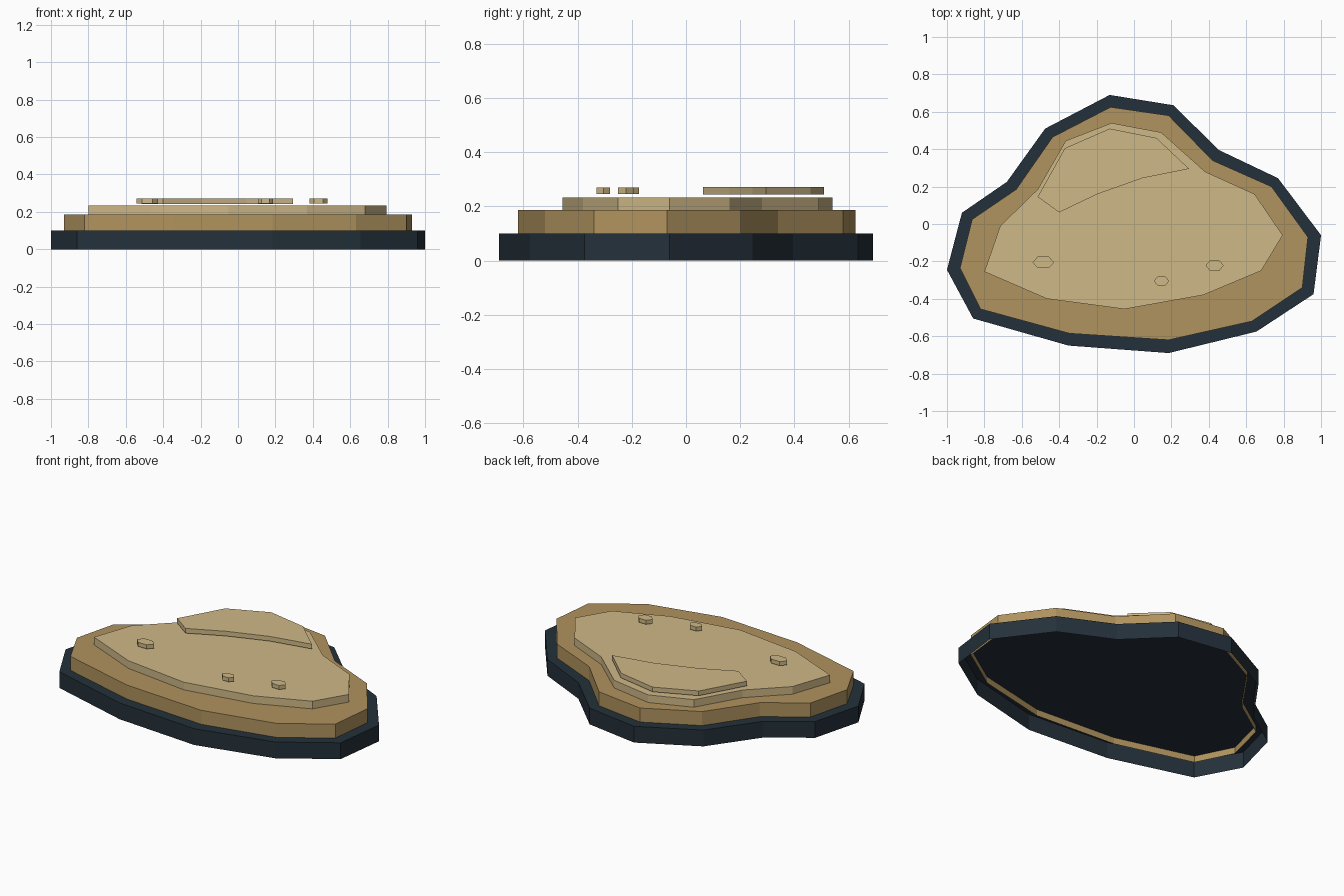
import bpy
import bmesh
import math

if "Cube" in bpy.data.objects:
    bpy.data.objects.remove(bpy.data.objects["Cube"], do_unlink=True)


def make_material(name, srgb):
    """Flat material from 0-255 sRGB values."""
    linear = [((c / 255 + 0.055) / 1.055) ** 2.4 for c in srgb]
    material = bpy.data.materials.new(name)
    material.use_nodes = True
    color = (*linear, 1)
    material.diffuse_color = color
    shader = material.node_tree.nodes["Principled BSDF"]
    shader.inputs["Base Color"].default_value = color
    shader.inputs["Roughness"].default_value = 0.9
    return material


def signed_area(outline):
    following = outline[1:] + outline[:1]
    return sum(a[0] * b[1] - b[0] * a[1] for a, b in zip(outline, following))


def make_slab(name, outline, bottom, top, material):
    """Upright shell with a flat cap and an open underside."""
    if signed_area(outline) < 0:
        outline = outline[::-1]
    bm = bmesh.new()
    lower = [bm.verts.new((x, y, bottom)) for x, y in outline]
    upper = [bm.verts.new((x, y, top)) for x, y in outline]
    bm.faces.new(upper)
    count = len(outline)
    for i in range(count):
        j = (i + 1) % count
        bm.faces.new((lower[i], lower[j], upper[j], upper[i]))
    mesh = bpy.data.meshes.new(name)
    bm.to_mesh(mesh)
    bm.free()
    mesh.materials.append(material)
    slab = bpy.data.objects.new(name, mesh)
    bpy.context.collection.objects.link(slab)
    return slab


def hexagon(x, y, half_width, half_depth):
    """Flattened hexagon with its points along x."""
    angles = [math.radians(60 * i) for i in range(6)]
    stretch = half_depth / math.sin(math.radians(60))
    return [(x + half_width * math.cos(a), y + stretch * math.sin(a)) for a in angles]


dark_rock = make_material("dark slate", (36, 48, 58))
brown_earth = make_material("brown earth", (176, 147, 94))
pale_sand = make_material("pale sand", (207, 184, 135))

# Dark footing around the island
footing_outline = [
    (-0.13, 0.69), (0.21, 0.635), (0.455, 0.395), (0.77, 0.245), (1, -0.06),
    (0.96, -0.375), (0.655, -0.575), (0.185, -0.69), (-0.35, -0.65),
    (-0.86, -0.505), (-1, -0.245), (-0.92, 0.06), (-0.68, 0.225), (-0.475, 0.51),
]
make_slab("footing", footing_outline, 0, 0.1, dark_rock)

# Earth layer, with its skirt reaching down inside the footing
earth_outline = [
    (-0.125, 0.625), (0.185, 0.58), (0.42, 0.34), (0.735, 0.2), (0.93, -0.07),
    (0.9, -0.34), (0.63, -0.52), (0.185, -0.62), (-0.345, -0.585),
    (-0.82, -0.455), (-0.93, -0.235), (-0.865, 0.025), (-0.63, 0.185), (-0.435, 0.465),
]
make_slab("earth_layer", earth_outline, 0.06, 0.186, brown_earth)

# Sand layer
sand_outline = [
    (-0.12, 0.54), (0.145, 0.49), (0.38, 0.28), (0.645, 0.16), (0.795, -0.06),
    (0.68, -0.25), (0.37, -0.38), (-0.05, -0.455), (-0.465, -0.4),
    (-0.8, -0.255), (-0.715, -0.01), (-0.515, 0.185), (-0.365, 0.445),
]
make_slab("sand_layer", sand_outline, 0.18, 0.233, pale_sand)

# Raised plateau at the back
plateau_outline = [
    (0.295, 0.295), (0.12, 0.46), (-0.13, 0.51), (-0.37, 0.405),
    (-0.515, 0.145), (-0.4, 0.062), (-0.195, 0.16), (0.045, 0.245),
]
make_slab("plateau", plateau_outline, 0.243, 0.272, pale_sand)

# Three small stones near the front
stones = {
    "right_stone": (-0.485, -0.205, 0.058, 0.031),
    "middle_stone": (0.147, -0.305, 0.041, 0.025),
    "left_stone": (0.431, -0.222, 0.048, 0.029),
}
for name, shape in stones.items():
    make_slab(name, hexagon(*shape), 0.245, 0.27, pale_sand)
